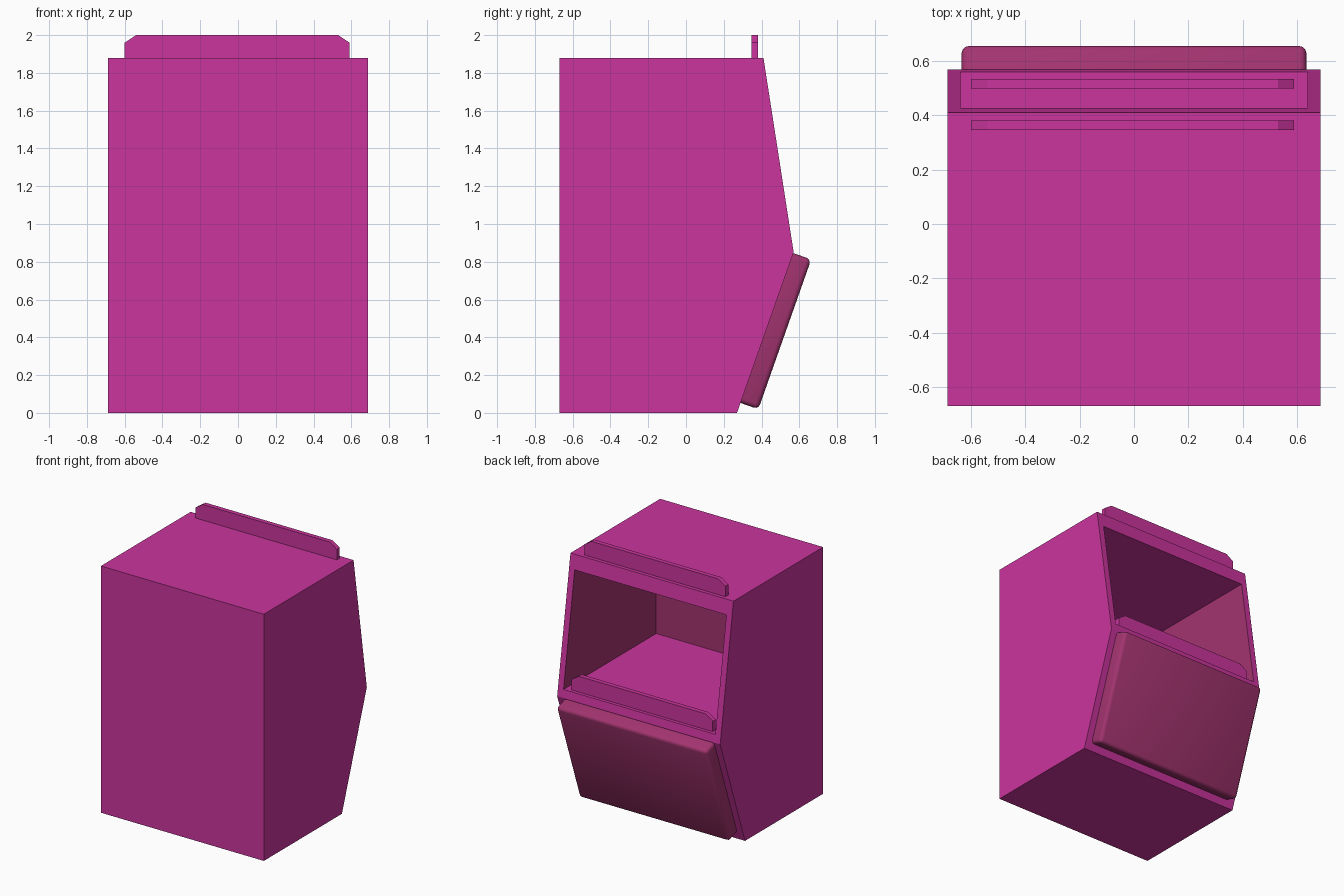
import bpy, bmesh, math
from mathutils import Vector

if "Cube" in bpy.data.objects:
    bpy.data.objects.remove(bpy.data.objects["Cube"])


def material(name, rgb):
    m = bpy.data.materials.new(name)
    m.diffuse_color = (*rgb, 1)
    m.use_nodes = True
    m.node_tree.nodes["Principled BSDF"].inputs["Base Color"].default_value = m.diffuse_color
    return m


MAGENTA = material("magenta", (0.59, 0.035, 0.335))
BERRY = material("berry", (0.365, 0.034, 0.16))


def finish(name, bm, mats):
    bmesh.ops.recalc_face_normals(bm, faces=bm.faces)
    mesh = bpy.data.meshes.new(name)
    bm.to_mesh(mesh)
    bm.free()
    for m in mats:
        mesh.materials.append(m)
    obj = bpy.data.objects.new(name, mesh)
    bpy.context.collection.objects.link(obj)
    return obj


def prism(bm, rings):
    """Close two matching rings of points into a solid; returns the side faces."""
    a, b = [[bm.verts.new(p) for p in ring] for ring in rings]
    bm.faces.new(a)
    bm.faces.new(b)
    n = len(a)
    return [bm.faces.new((a[i], a[(i + 1) % n], b[(i + 1) % n], b[i])) for i in range(n)]


# Cabinet shell: side profile (y, z) stretched across x
profile = [(-0.67, 0), (0.27, 0), (0.57, 0.85), (0.41, 1.88), (-0.67, 1.88)]
X0, X1 = -0.687, 0.687
bm = bmesh.new()
sides = prism(bm, [[(x, y, z) for y, z in profile] for x in (X0, X1)])

# Opening in the upper sloping face, with a deep compartment behind it
back = sides[2]
outer = list(back.verts)
bm.faces.remove(back)
rim, deep = [], []
for v in outer:
    x = math.copysign(0.64, v.co.x)
    z = 0.91 if v.co.z < 1 else 1.77
    y = 0.57 - 0.16 * (z - 0.85) / 1.03
    rim.append(bm.verts.new((x, y, z)))
    deep.append(bm.verts.new((x, -0.555, z)))
for i in range(4):
    j = (i + 1) % 4
    bm.faces.new((outer[i], outer[j], rim[j], rim[i]))
    wall = bm.faces.new((rim[i], rim[j], deep[j], deep[i]))
    if abs(rim[i].co.x - rim[j].co.x) < 0.01:   # side walls
        wall.material_index = 1
bm.faces.new(deep).material_index = 1
finish("cabinet", bm, [MAGENTA, BERRY])

# Padded panel on the lower sloping face, outer edges rounded
low, high = Vector((0, 0.27, 0)), Vector((0, 0.57, 0.85))
normal = Vector((0, 0.85, -0.30)).normalized()
corners = [(-0.635, 0.062), (0.635, 0.062), (0.635, 0.995), (-0.635, 0.995)]
rings = [[low.lerp(high, t) + normal * d + Vector((x, 0, 0)) for x, t in corners]
         for d in (-0.01, 0.1)]
bm = bmesh.new()
prism(bm, rings)
bm.verts.ensure_lookup_table()
front = set(bm.verts[4:8])
edges = [e for e in bm.edges if any(v in front for v in e.verts)]
bmesh.ops.bevel(bm, geom=edges, offset=0.025, segments=3, profile=0.5, affect='EDGES')
panel = finish("lower_panel", bm, [BERRY])
bpy.context.view_layer.objects.active = panel
panel.select_set(True)
bpy.ops.object.shade_smooth_by_angle(angle=math.radians(40))

# Two upright strips with clipped corners: on the roof and on the compartment floor
outline = [(-0.6, -0.005), (0.59, -0.005), (0.59, 0.08), (0.53, 0.12), (-0.54, 0.12), (-0.6, 0.08)]
for name, y, z in (("roof_strip", 0.347, 1.88), ("compartment_strip", 0.5, 0.91)):
    bm = bmesh.new()
    prism(bm, [[(x, y + d, z + h) for x, h in outline] for d in (0, 0.035)])
    finish(name, bm, [MAGENTA])
